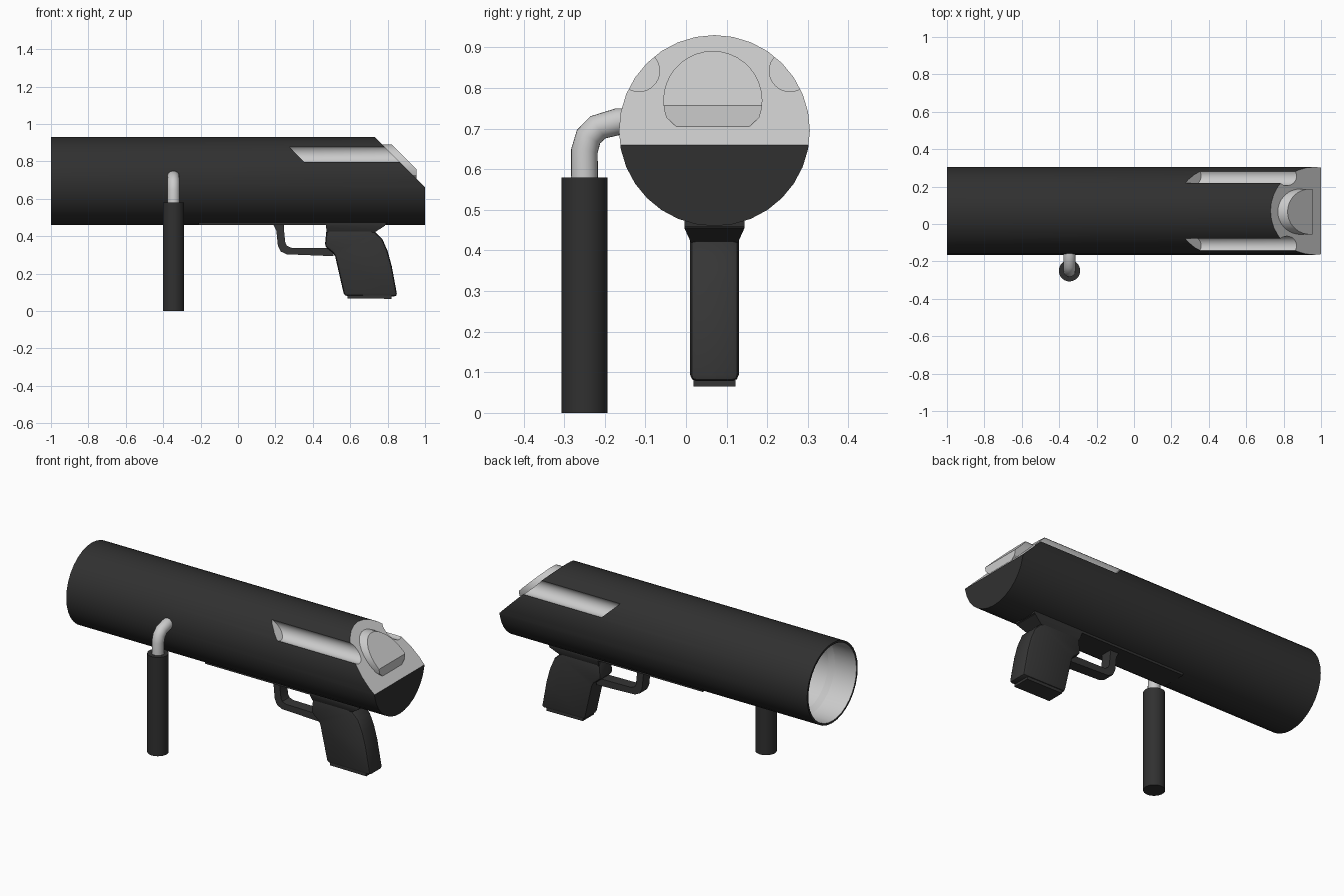
import bpy, bmesh, math

if "Cube" in bpy.data.objects:
    bpy.data.objects.remove(bpy.data.objects["Cube"])

CY, CZ, R = 0.07, 0.695, 0.235      # barrel axis and radius


def material(name, v):
    m = bpy.data.materials.new(name)
    m.diffuse_color = (v, v, v, 1)
    m.use_nodes = True
    m.node_tree.nodes["Principled BSDF"].inputs["Base Color"].default_value = m.diffuse_color
    return m


DARK = material("dark", 0.03)
GRIP = material("grip_dark", 0.036)
LIGHT = material("light", 0.8)


def loft(name, rings, mat):
    """Skin a list of equal-length closed rings and cap both ends."""
    bm = bmesh.new()
    vs = [[bm.verts.new(p) for p in r] for r in rings]
    n = len(rings[0])
    for a, b in zip(vs, vs[1:]):
        for i in range(n):
            j = (i + 1) % n
            bm.faces.new((a[i], a[j], b[j], b[i]))
    bm.faces.new(vs[0])
    bm.faces.new(vs[-1])
    bmesh.ops.recalc_face_normals(bm, faces=bm.faces)
    me = bpy.data.meshes.new(name)
    bm.to_mesh(me)
    bm.free()
    me.materials.append(mat)
    ob = bpy.data.objects.new(name, me)
    bpy.context.collection.objects.link(ob)
    return ob


def side_prism(name, pts, half, mat):
    """Extrude an (x, z) outline across y, centred on the barrel."""
    return loft(name, [[(x, CY + s * half, z) for x, z in pts] for s in (-1, 1)], mat)


def circle_x(x, r, y=CY, z=CZ, n=32):
    """Ring around the x axis; x may be a function of height."""
    out = []
    for i in range(n):
        a = 2 * math.pi * i / n
        h = z + r * math.sin(a)
        out.append((x(h) if callable(x) else x, y + r * math.cos(a), h))
    return out


def finish(ob, cutters=(), bevel=0, angle=30):
    """Apply cuts and bevel, then shade smooth by angle."""
    bpy.ops.object.select_all(action='DESELECT')
    bpy.context.view_layer.objects.active = ob
    ob.select_set(True)
    for c in cutters:
        m = ob.modifiers.new("cut", 'BOOLEAN')
        m.object = c
        m.solver = 'EXACT'
        m.material_mode = 'TRANSFER'
        bpy.ops.object.modifier_apply(modifier=m.name)
    if bevel:
        m = ob.modifiers.new("bevel", 'BEVEL')
        m.width, m.segments = bevel, 2
        m.limit_method, m.angle_limit = 'ANGLE', math.radians(50)
        bpy.ops.object.modifier_apply(modifier=m.name)
    bpy.ops.object.shade_smooth_by_angle(angle=math.radians(angle))
    for c in cutters:
        bpy.data.objects.remove(c)


def slant_cutter(total):
    """Removes everything above the 45 degree plane x + z = total."""
    ob = side_prism("slant_cutter", [(total - 1.2, 1.2), (total - 0.4, 0.4), (1.6, 1.2)], 0.5, LIGHT)
    ob.hide_render = True
    return ob


# Barrel with hollow muzzle, slanted rear and two side grooves
barrel = loft("barrel", [circle_x(-1, R), circle_x(1, R)], DARK)
bore = loft("bore_cutter", [circle_x(-1.1, 0.223), circle_x(-0.86, 0.223),
                            circle_x(-0.83, 0.205), circle_x(0.2, 0.205)], LIGHT)
grooves = [loft("groove_cutter", [circle_x(lambda z: 1.15 - z, 0.051, CY + s * 0.186, 0.842),
                                  circle_x(1.2, 0.051, CY + s * 0.186, 0.842)], LIGHT)
           for s in (-1, 1)]
for c in [bore] + grooves:
    c.hide_render = True
finish(barrel, [bore, slant_cutter(1.66)] + grooves)

# Rear plug: rounded top, tucked-in base, own slanted face
arc = [math.radians(-20 + 220 * i / 22) for i in range(23)]
outline = [(CY - 0.004 + 0.122 * math.cos(a), 0.769 + 0.122 * math.sin(a)) for a in arc]
outline += [(CY - 0.092, 0.703), (CY - 0.085, 0.67), (CY + 0.077, 0.67), (CY + 0.084, 0.703)]
plug = loft("rear_plug", [[(x, y, z) for y, z in outline] for x in (0.72, 0.955)], LIGHT)
finish(plug, [slant_cutter(1.712)])

# Flat mounting rail under the barrel
finish(side_prism("under_rail", [(-0.21, 0.5), (-0.21, 0.459), (0.79, 0.459), (0.79, 0.5)], 0.074, DARK))

# Tapered collar between rail and grip
collar = [[(x, CY + s * w, z) for x, s in ((x0, -1), (x1, -1), (x1, 1), (x0, 1))]
          for z, w, x0, x1 in ((0.47, 0.074, 0.47, 0.79), (0.455, 0.074, 0.47, 0.785),
                               (0.42, 0.058, 0.475, 0.73))]
finish(loft("grip_collar", collar, DARK))

# Pistol grip
grip = side_prism("pistol_grip", [(0.475, 0.455), (0.70, 0.455), (0.735, 0.42), (0.772, 0.385),
                                  (0.80, 0.32), (0.822, 0.24), (0.852, 0.078), (0.568, 0.08),
                                  (0.52, 0.29), (0.508, 0.31), (0.464, 0.345)], 0.06, GRIP)
finish(grip, bevel=0.016)
finish(side_prism("grip_base_plate", [(0.585, 0.09), (0.82, 0.09), (0.82, 0.065), (0.585, 0.067)], 0.052, GRIP))

# Trigger guard: outer and inner outlines joined into one open band
guard = [(0.185, 0.47), (0.205, 0.43), (0.213, 0.35), (0.228, 0.318), (0.26, 0.303), (0.51, 0.293),
         (0.51, 0.335), (0.285, 0.338), (0.262, 0.348), (0.253, 0.365), (0.245, 0.44), (0.245, 0.47)]
finish(side_prism("trigger_guard", guard, 0.033, GRIP))

# Side handle: dark sleeve on a bent light rod
bpy.ops.mesh.primitive_cylinder_add(vertices=32, radius=0.057, depth=0.58, location=(-0.345, -0.25, 0.29))
handle = bpy.context.object
handle.name = "side_handle"
handle.data.materials.append(DARK)
finish(handle)

path = [(-0.25, 0.55), (-0.25, 0.645), (-0.24, 0.68), (-0.217, 0.703), (-0.167, 0.717), (-0.12, 0.717)]
tilt = [0, 8, 30, 55, 78, 90]
rod = []
for (y, z), t in zip(path, tilt):
    t = math.radians(t)
    ring = [2 * math.pi * i / 24 for i in range(24)]
    rod.append([(-0.345 + 0.033 * math.cos(a), y + 0.033 * math.sin(a) * math.cos(t),
                 z - 0.033 * math.sin(a) * math.sin(t)) for a in ring])
finish(loft("handle_rod", rod, LIGHT), angle=40)
